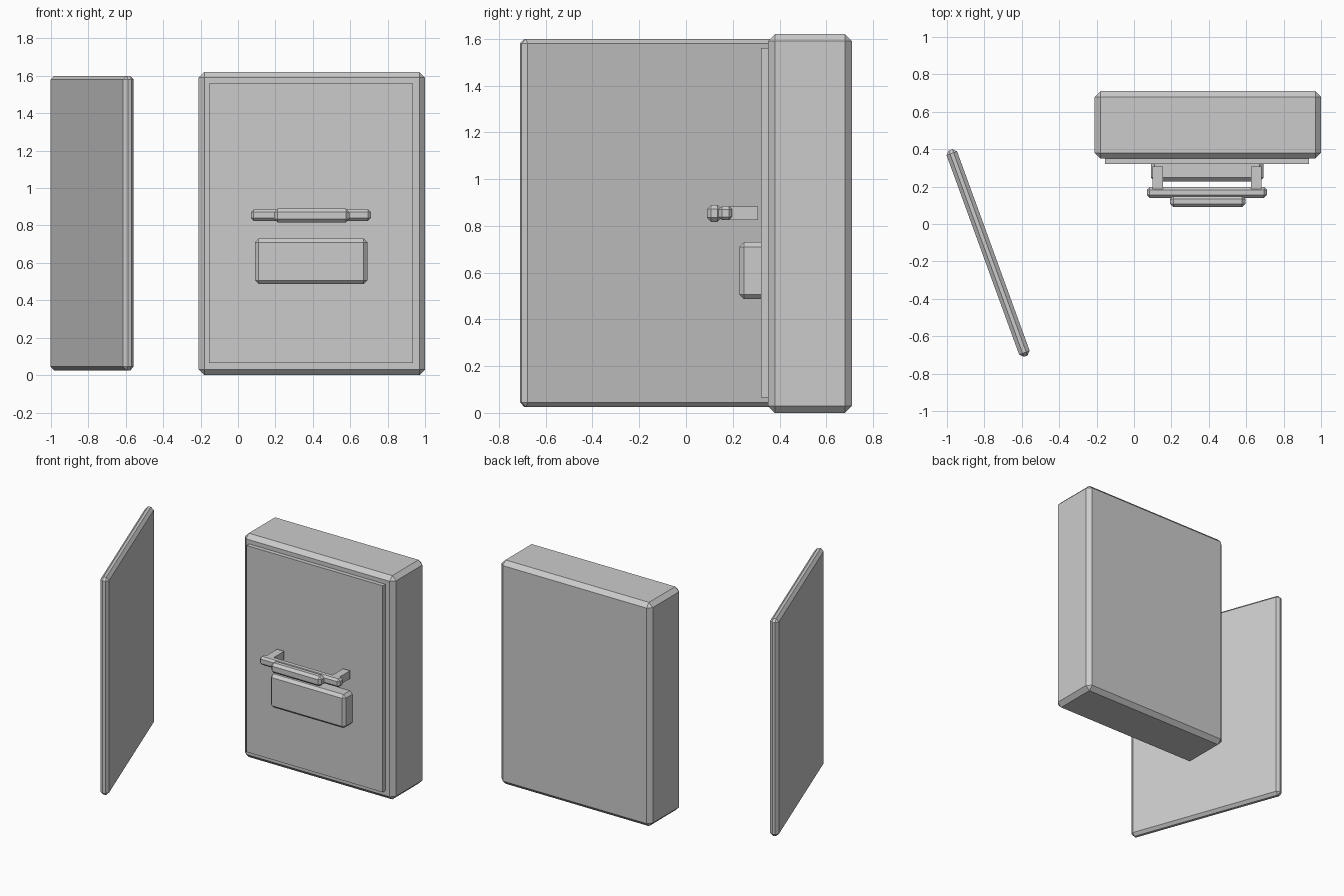
import bpy, bmesh
from math import radians
from mathutils import Matrix

if "Cube" in bpy.data.objects:
    bpy.data.objects.remove(bpy.data.objects["Cube"])


def box(name, x, y, z, bevel=0.0, turn=0.0):
    """Box from (min, max) ranges, with flat chamfered edges and a turn about z."""
    bm = bmesh.new()
    bmesh.ops.create_cube(bm, size=1)
    bm.transform(Matrix.Diagonal((x[1] - x[0], y[1] - y[0], z[1] - z[0], 1)))
    if bevel:
        bmesh.ops.bevel(bm, geom=bm.edges[:], offset=bevel, segments=1,
                        affect='EDGES', profile=0.5)
    mesh = bpy.data.meshes.new(name)
    bm.to_mesh(mesh)
    bm.free()
    ob = bpy.data.objects.new(name, mesh)
    ob.location = (sum(x) / 2, sum(y) / 2, sum(z) / 2)
    ob.rotation_euler.z = radians(turn)
    bpy.context.collection.objects.link(ob)
    return ob


# Main case with a thin raised panel on its front
box("case", (-0.21, 1.0), (0.35, 0.71), (0.0, 1.62), 0.03)
box("front_panel", (-0.155, 0.935), (0.32, 0.36), (0.065, 1.56))

# Block below the handle
box("front_block", (0.09, 0.692), (0.228, 0.345), (0.487, 0.73), 0.02)

# Handle: two posts, cross bar and grip
for side, cx in (("left", 0.126), ("right", 0.654)):
    box("handle_post_" + side, (cx - 0.028, cx + 0.028), (0.18, 0.308), (0.825, 0.882))
box("handle_bar", (0.07, 0.71), (0.14, 0.197), (0.825, 0.885), 0.014)
box("handle_grip", (0.193, 0.595), (0.09, 0.153), (0.817, 0.89), 0.018)

# Separate swung-open door
box("open_door", (-0.81, -0.75), (-0.742, 0.432), (0.025, 1.6), 0.02, turn=20)
